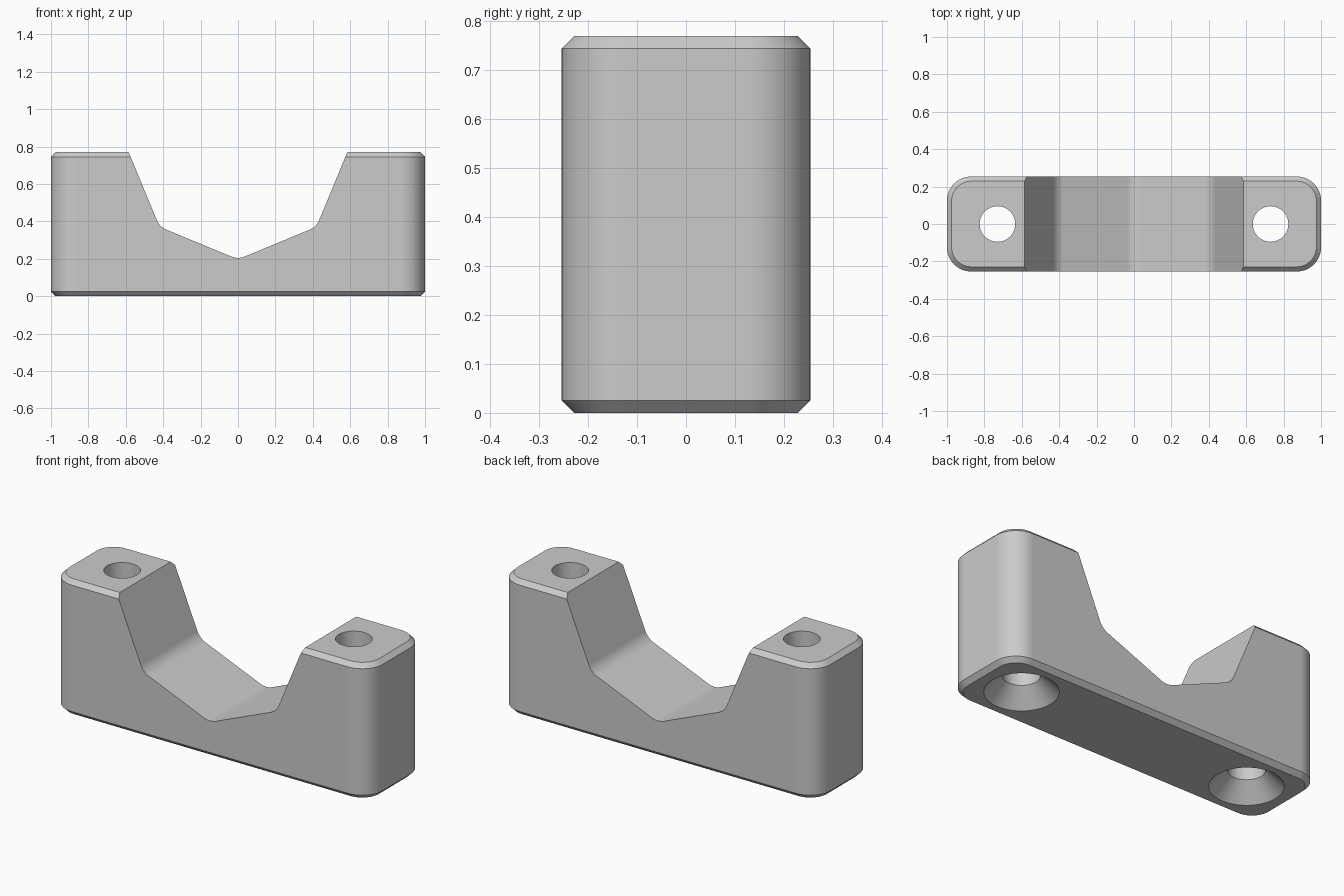
import bpy, bmesh
from math import sin, cos, tan, pi, radians
from mathutils import Vector

if "Cube" in bpy.data.objects:
    bpy.data.objects.remove(bpy.data.objects["Cube"])

HALF_X, HALF_Y, HEIGHT = 1.0, 0.254, 0.77
CORNER, CHAMFER = 0.13, 0.025
HOLE_X, HOLE_R, SINK_R = 0.73, 0.095, 0.188


def loft(name, rings):
    """Closed solid through a list of rings with equal point counts."""
    bm = bmesh.new()
    loops = [[bm.verts.new(p) for p in ring] for ring in rings]
    for a, b in zip(loops, loops[1:]):
        for i in range(len(a)):
            j = (i + 1) % len(a)
            bm.faces.new((a[i], a[j], b[j], b[i]))
    bm.faces.new(loops[0])
    bm.faces.new(loops[-1])
    bmesh.ops.recalc_face_normals(bm, faces=bm.faces)
    mesh = bpy.data.meshes.new(name)
    bm.to_mesh(mesh)
    bm.free()
    obj = bpy.data.objects.new(name, mesh)
    bpy.context.collection.objects.link(obj)
    return obj


def rounded_rect(z, inset, steps=12):
    ring = []
    signs = ((1, 1), (-1, 1), (-1, -1), (1, -1))
    for quarter, (sx, sy) in enumerate(signs):
        for k in range(steps + 1):
            a = (quarter + k / steps) * pi / 2
            r = CORNER - inset
            ring.append((sx * (HALF_X - CORNER) + r * cos(a),
                         sy * (HALF_Y - CORNER) + r * sin(a), z))
    return ring


def circle(x, r, z, n=64):
    return [(x + r * cos(2 * pi * i / n), r * sin(2 * pi * i / n), z) for i in range(n)]


def fillet(prev, corner, nxt, length, steps=8):
    """Arc that is tangent to both edges of a profile corner."""
    u, v = (prev - corner).normalized(), (nxt - corner).normalized()
    half = u.angle(v) / 2
    centre = corner + (u + v).normalized() * length / cos(half)
    radius = length * tan(half)
    a = (corner + u * length - centre).normalized()
    b = (corner + v * length - centre).normalized()
    return [centre + a.slerp(b, k / steps) * radius for k in range(steps + 1)]


def cut(body, cutter):
    mod = body.modifiers.new("cut", 'BOOLEAN')
    mod.operation = 'DIFFERENCE'
    mod.solver = 'EXACT'
    mod.object = cutter
    bpy.context.view_layer.objects.active = body
    bpy.ops.object.modifier_apply(modifier=mod.name)
    bpy.data.objects.remove(cutter)


# Chamfered block with rounded vertical corners
body = loft("saddle_block", [
    rounded_rect(0, CHAMFER), rounded_rect(CHAMFER, 0),
    rounded_rect(HEIGHT - CHAMFER, 0), rounded_rect(HEIGHT, CHAMFER)])

# Saddle notch: steep upper walls, shallow floor, softened corners
slope, top = tan(radians(22.5)), 1.0
floor = Vector((0, 0, 0.197))
knee = Vector((0.419, 0, floor.z + 0.419 * slope))
rim = Vector((knee.x + (top - knee.z) * slope, 0, top))
left_knee, left_rim = (Vector((-p.x, 0, p.z)) for p in (knee, rim))
profile = [rim, *fillet(rim, knee, floor, 0.04),
           *fillet(knee, floor, left_knee, 0.04),
           *fillet(floor, left_knee, left_rim, 0.04), left_rim]
cut(body, loft("notch_cutter", [[(p.x, y, p.z) for p in profile] for y in (-0.5, 0.5)]))

# Screw holes countersunk from below
sink = SINK_R - HOLE_R
for side in (-1, 1):
    x = side * HOLE_X
    cut(body, loft("hole_cutter", [
        circle(x, SINK_R + 0.05, -0.05), circle(x, HOLE_R, sink), circle(x, HOLE_R, 1)]))

# Single grey finish
grey = bpy.data.materials.new("light_grey")
grey.use_nodes = True
colour = (0.6, 0.6, 0.6, 1)
grey.diffuse_color = colour
grey.node_tree.nodes["Principled BSDF"].inputs["Base Color"].default_value = colour
body.data.materials.clear()
body.data.materials.append(grey)

# Smooth rounded areas, crisp edges
bpy.ops.object.select_all(action='DESELECT')
body.select_set(True)
bpy.context.view_layer.objects.active = body
bpy.ops.object.shade_smooth_by_angle(angle=radians(30))
weighted = body.modifiers.new("weighted_normals", 'WEIGHTED_NORMAL')
weighted.keep_sharp = True
